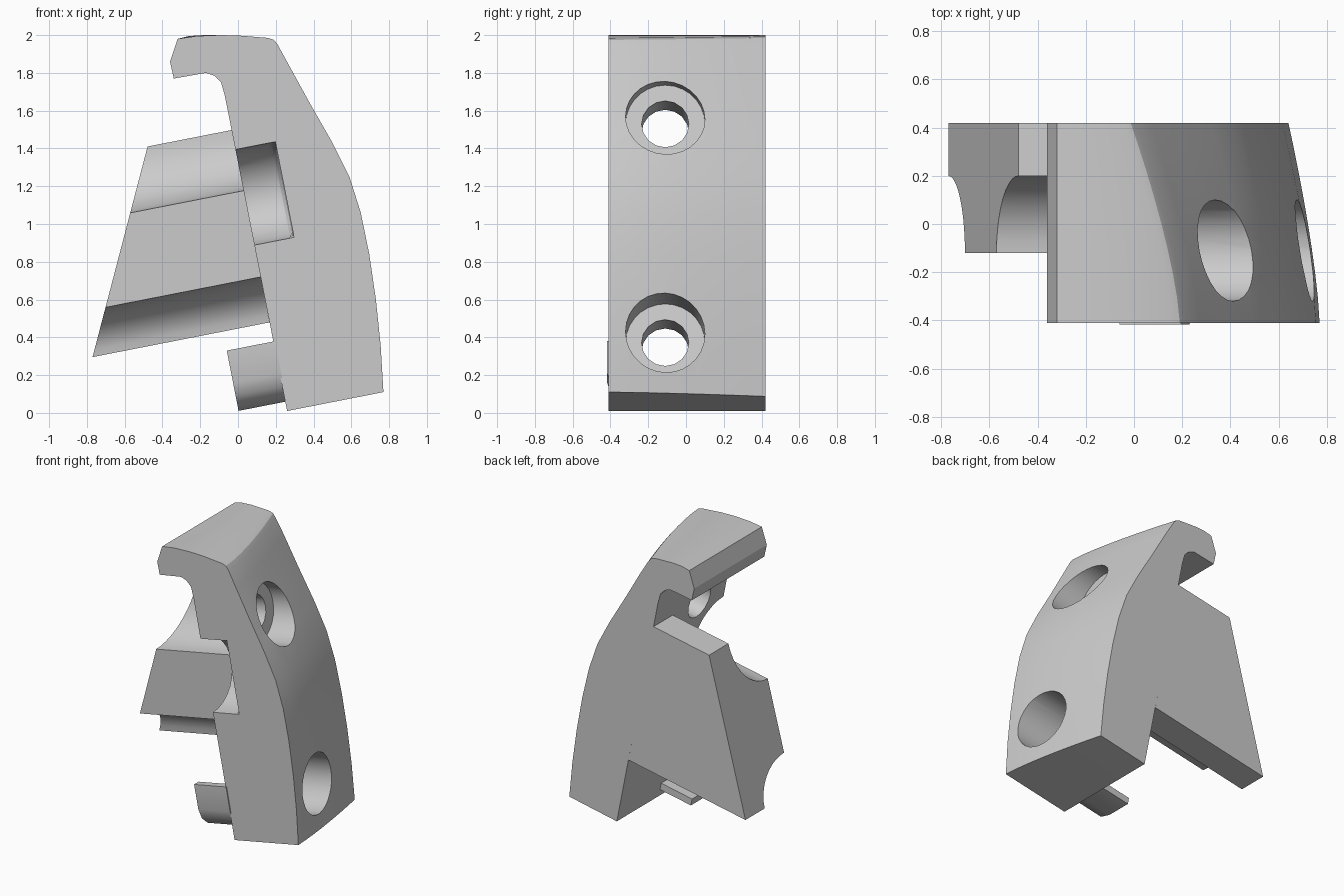
import bpy, bmesh, math
from mathutils import Matrix

cube = bpy.data.objects.get("Cube")
if cube:
    bpy.data.objects.remove(cube, do_unlink=True)

TILT = Matrix.Rotation(-math.atan(0.196), 4, 'Y')   # leaning frame: u across, v up
FRONT, BACK = -0.41, 0.42

grey = bpy.data.materials.new("plain grey")
grey.use_nodes = True
grey.diffuse_color = (0.6, 0.6, 0.6, 1)
grey.node_tree.nodes["Principled BSDF"].inputs["Base Color"].default_value = (0.6, 0.6, 0.6, 1)


def make(name, bm, matrix=None):
    bmesh.ops.recalc_face_normals(bm, faces=bm.faces)
    if matrix:
        bm.transform(matrix)
    mesh = bpy.data.meshes.new(name)
    bm.to_mesh(mesh)
    bm.free()
    mesh.materials.append(grey)
    ob = bpy.data.objects.new(name, mesh)
    bpy.context.collection.objects.link(ob)
    return ob


def loft(rings):
    """Skin matching closed rings and cap both ends."""
    bm = bmesh.new()
    rows = [[bm.verts.new(p) for p in ring] for ring in rings]
    n = len(rows[0])
    for a, b in zip(rows, rows[1:]):
        for i in range(n):
            j = (i + 1) % n
            bm.faces.new((a[i], a[j], b[j], b[i]))
    bm.faces.new(rows[0])
    bm.faces.new(rows[-1])
    return bm


def prism(section, start, end):
    """Extrude a (y, v) section along u; start may depend on v."""
    return loft([[(start(v), y, v) for y, v in section],
                 [(end, y, v) for y, v in section]])


def arc(cy, cv, ry, rv, a0, a1, n):
    return [(cy + ry * math.cos(math.radians(a0 + (a1 - a0) * i / n)),
             cv + rv * math.sin(math.radians(a0 + (a1 - a0) * i / n)))
            for i in range(n + 1)]


def cut(target, cutter):
    cutter.hide_render = True
    mod = target.modifiers.new("cut", 'BOOLEAN')
    mod.operation, mod.solver, mod.object = 'DIFFERENCE', 'EXACT', cutter
    bpy.context.view_layer.objects.active = target
    bpy.ops.object.modifier_apply(modifier=mod.name)
    bpy.data.objects.remove(cutter, do_unlink=True)


# Body: hooked profile whose curved outer side draws in towards the back
inner = [(-0.32, 1.98), (-0.36, 1.86), (-0.34, 1.77), (-0.17, 1.80), (-0.125, 1.785),
         (-0.09, 1.75), (-0.07, 1.68), (0.26, 0.01)]
outer = [(0.77, 0.11), (0.755, 0.36), (0.73, 0.6), (0.695, 0.84), (0.65, 1.06),
         (0.59, 1.25), (0.5, 1.43), (0.38, 1.64), (0.27, 1.84), (0.21, 1.95),
         (0.19, 1.975), (0.16, 1.985)]
top = [(0.0, 1.998), (-0.1, 2.0), (-0.22, 1.995)]


def body_ring(t):
    k = t ** 1.4
    ring = [(x, z) for x, z in inner]
    for x, z in outer:
        h = z / 2
        ring.append((x - k * (0.125 + 0.08 * h), z + k * (0.045 * h - 0.025) * (h < 0.97)
                     + k * 0.01 * (h >= 0.97)))
    ring += [(x - k * 0.2 * (x + 0.32) / 0.5, z) for x, z in top]
    y = FRONT + (BACK - FRONT) * t
    return [(x, y, min(z, 2.0)) for x, z in ring]


body = make("body", loft([body_ring(i / 8) for i in range(9)]))

# Counterbored screw holes
for v in (1.46, 0.28):
    for radius, start, sides in ((0.125, 0.1, 16), (0.21, 0.5, 28)):
        ring = arc(-0.11, v, radius, radius, 0, 360, sides)[:-1]
        cut(body, make("hole_cutter", prism(ring, lambda _: start, 1.2), TILT))

# Scooped pocket in the front edge, rounded at its inner end
scoop = [(-0.6, 0.855)] + arc(FRONT, 1.113, 0.28, 0.258, -90, 90, 14) + [(-0.6, 1.371)]
bm = prism(scoop, lambda _: 0.1, 0.47)
rim = [e for e in bm.edges if all(p.co.x > 0.46 for p in e.verts)]
bmesh.ops.bevel(bm, geom=rim, offset=0.04, segments=3, profile=0.5, affect='EDGES')
cut(body, make("pocket_cutter", bm, TILT))

# Wing: back plate with a raised middle rib and hollow fillets either side
section = ([(BACK, 0.438), (0.2, 0.438)]
           + arc(-0.12, 0.438, 0.32, 0.245, 0, 90, 10)[1:]
           + arc(-0.12, 1.476, 0.32, 0.327, -90, 0, 10)
           + [(BACK, 1.476)])
wing = make("wing", prism(section, lambda v: -0.698 + 0.482 * (v - 0.44), 0.256), TILT)

# Lug: thin curved lip around the lower screw hole
lip = [(-0.417, 0.335), (-0.417, 0.16), (-0.395, 0.09), (-0.345, 0.04), (-0.25, 0.01),
       (-0.06, 0.01), (-0.06, 0.06), (-0.24, 0.06), (-0.31, 0.1), (-0.36, 0.17),
       (-0.365, 0.335)]
lug = make("lower_lug", prism(lip, lambda _: 0.005, 0.265), TILT)

# Smooth curves, crisp edges
bpy.ops.object.select_all(action='DESELECT')
for ob in (body, wing, lug):
    ob.select_set(True)
bpy.context.view_layer.objects.active = body
bpy.ops.object.shade_smooth_by_angle(angle=math.radians(28))
